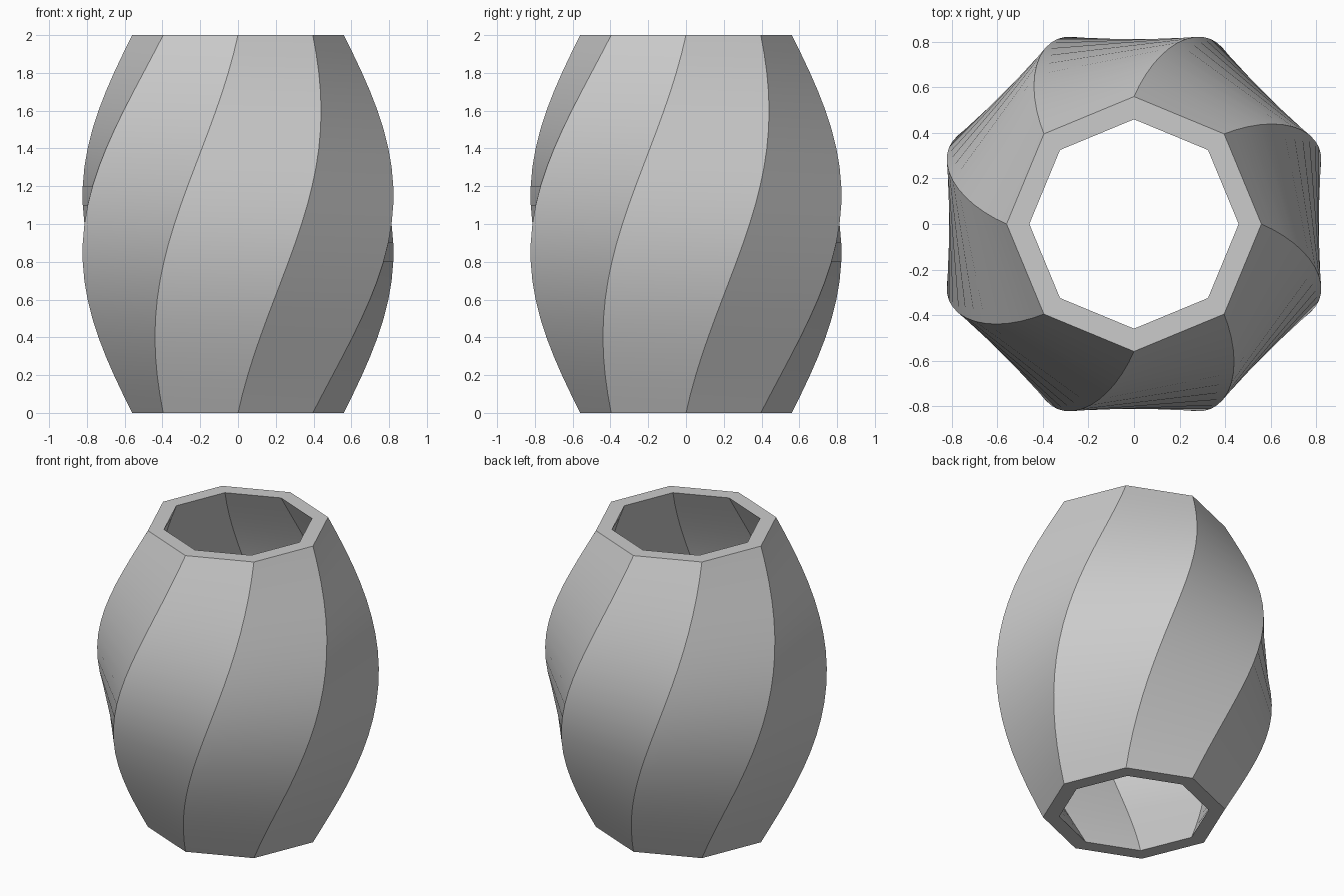
import bpy
import bmesh
from math import sin, cos, pi, radians

cube = bpy.data.objects.get("Cube")
if cube:
    bpy.data.objects.remove(cube, do_unlink=True)

SIDES = 8
LEVELS = 20
HEIGHT = 2.0
END_RADIUS = 0.56
BULGE = 0.32
WALL = 0.10
TWIST = radians(45)


def ring(bm, t, inset):
    """Octagonal ring at height fraction t, bulged and twisted."""
    r = END_RADIUS + BULGE * sin(pi * t) - inset
    angles = [2 * pi * i / SIDES + TWIST * t for i in range(SIDES)]
    return [bm.verts.new((r * cos(a), r * sin(a), HEIGHT * t)) for a in angles]


# Closed wall section: up the outside, over the rim, down the inside
bm = bmesh.new()
steps = [i / LEVELS for i in range(LEVELS + 1)]
rings = [ring(bm, t, 0) for t in steps]
rings += [ring(bm, t, WALL) for t in reversed(steps)]
for k, low in enumerate(rings):
    high = rings[(k + 1) % len(rings)]
    for i in range(SIDES):
        j = (i + 1) % SIDES
        bm.faces.new((low[i], low[j], high[j], high[i]))
bmesh.ops.recalc_face_normals(bm, faces=bm.faces)

mesh = bpy.data.meshes.new("twisted_vase")
bm.to_mesh(mesh)
bm.free()
vase = bpy.data.objects.new("twisted_vase", mesh)
bpy.context.collection.objects.link(vase)

# Plain grey finish
grey = bpy.data.materials.new("light_grey")
grey.use_nodes = True
colour = (0.6, 0.6, 0.6, 1)
grey.diffuse_color = colour
grey.node_tree.nodes["Principled BSDF"].inputs["Base Color"].default_value = colour
mesh.materials.append(grey)

# Smooth along the height, crisp spiral edges and rims
bpy.ops.object.select_all(action="DESELECT")
vase.select_set(True)
bpy.context.view_layer.objects.active = vase
bpy.ops.object.shade_smooth_by_angle(angle=radians(30))
